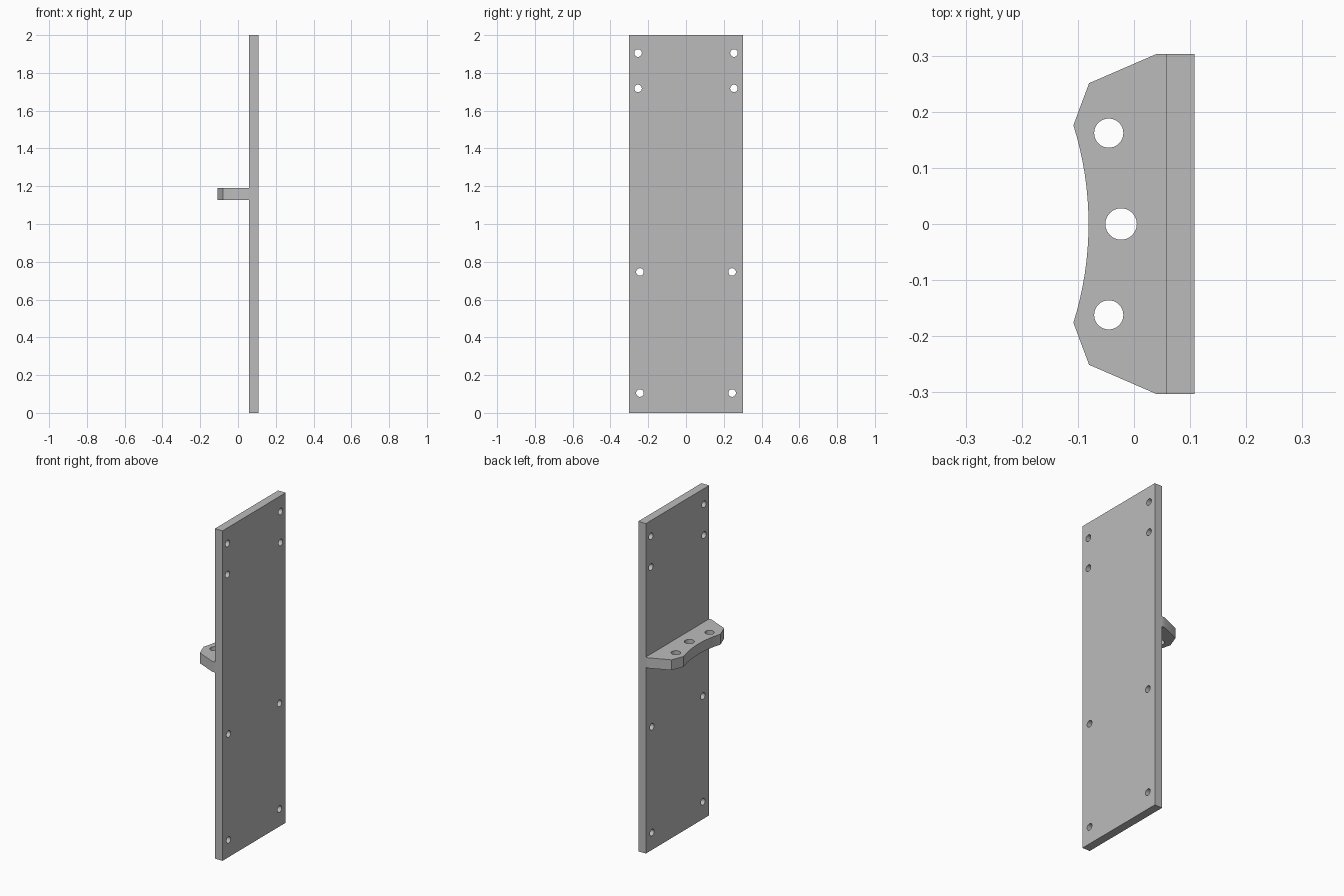
import bpy, bmesh
from math import cos, sin, pi, asin
from mathutils import Vector

default = bpy.data.objects.get("Cube")
if default:
    bpy.data.objects.remove(default, do_unlink=True)

grey = bpy.data.materials.new("plain grey")
grey.use_nodes = True
colour = (0.5, 0.5, 0.5, 1)
grey.diffuse_color = colour
grey.node_tree.nodes["Principled BSDF"].inputs["Base Color"].default_value = colour


def circle(u, v, r, n=32):
    return [(u + r * cos(2 * pi * i / n), v + r * sin(2 * pi * i / n)) for i in range(n)]


def drilled_prism(name, loops, place, low, high):
    """Fill an outline with holes and extrude it from low to high."""
    bm = bmesh.new()
    edges = []
    for loop in loops:
        verts = [bm.verts.new(place(u, v, low)) for u, v in loop]
        edges += [bm.edges.new((a, b)) for a, b in zip(verts, verts[1:] + verts[:1])]
    bmesh.ops.triangle_fill(bm, edges=edges, use_beauty=True)
    out = bmesh.ops.extrude_face_region(bm, geom=bm.faces[:], use_keep_orig=True)
    moved = [g for g in out["geom"] if isinstance(g, bmesh.types.BMVert)]
    bmesh.ops.translate(bm, verts=moved, vec=Vector(place(0, 0, high - low)))
    bmesh.ops.recalc_face_normals(bm, faces=bm.faces[:])
    mesh = bpy.data.meshes.new(name)
    bm.to_mesh(mesh)
    bm.free()
    mesh.materials.append(grey)
    obj = bpy.data.objects.new(name, mesh)
    bpy.context.collection.objects.link(obj)
    bpy.ops.object.select_all(action="DESELECT")
    obj.select_set(True)
    bpy.context.view_layer.objects.active = obj
    bpy.ops.object.shade_smooth_by_angle(angle=pi / 6)


half = 0.303
plate_back, plate_front = 0.057, 0.108

# Upright plate with four mirrored pairs of screw holes
plate = [[(-half, 0), (half, 0), (half, 2), (-half, 2)]]
for y, z in [(0.254, 1.905), (0.254, 1.718), (0.244, 0.746), (0.244, 0.105)]:
    plate += [circle(side * y, z, 0.02) for side in (-1, 1)]
drilled_prism("back_plate", plate, lambda u, v, w: (w, u, v), plate_back, plate_front)

# Shelf bracket: chamfered corners, concave arc along the free edge
tip_x, tip_y, dip = -0.108, 0.176, 0.027
radius = (tip_y ** 2 + dip ** 2) / (2 * dip)
sweep = asin(tip_y / radius)
centre_x = tip_x + dip - radius
steps = 16
arc = [(centre_x + radius * cos(a), radius * sin(a))
       for a in (sweep * (1 - 2 * i / steps) for i in range(steps + 1))]
corner = [(plate_back, half), (0.04, half), (-0.08, 0.251)]
outline = corner + arc + [(x, -y) for x, y in reversed(corner)]
holes = [circle(-0.045, 0.162, 0.026), circle(-0.023, 0, 0.028), circle(-0.045, -0.162, 0.026)]
drilled_prism("shelf_bracket", [outline] + holes, lambda u, v, w: (u, v, w), 1.128, 1.191)
